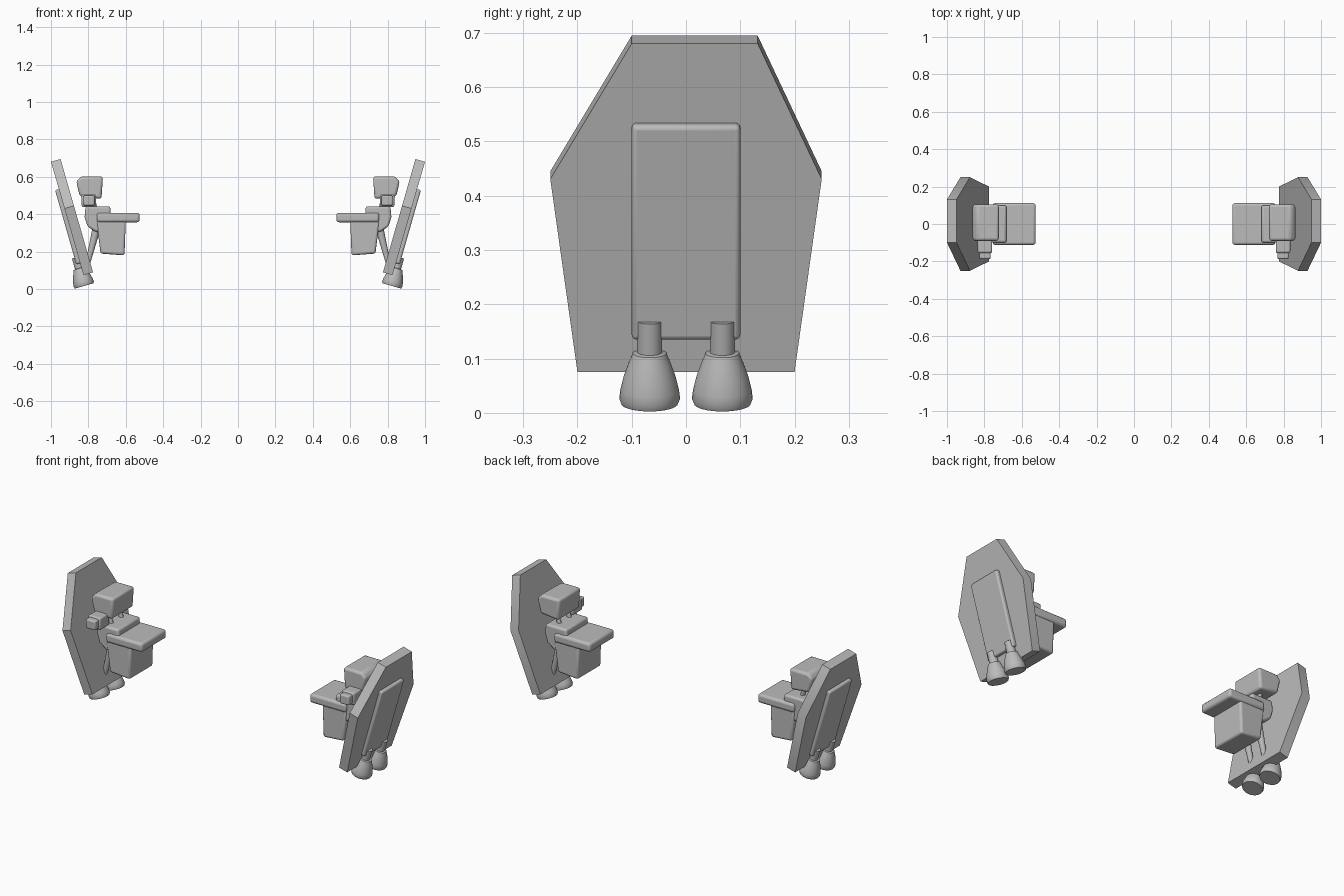
import bpy, bmesh, math
from mathutils import Matrix, Vector

if "Cube" in bpy.data.objects:
    bpy.data.objects.remove(bpy.data.objects["Cube"])

GREY = (0.5, 0.5, 0.5, 1)
grey = bpy.data.materials.new("plain grey")
grey.use_nodes = True
grey.diffuse_color = GREY
grey.node_tree.nodes["Principled BSDF"].inputs["Base Color"].default_value = GREY

# Leaning frame of the panel: local x is outward, local z runs up the panel
LEAN = Matrix.Translation((0.826, 0, 0.075)) @ Matrix.Rotation(math.radians(16), 4, "Y")


def finish(name, bm, bevel=0, matrix=Matrix()):
    """Turn a bmesh into an object with rounded edges, mirrored to both sides."""
    bm.transform(matrix)
    bmesh.ops.recalc_face_normals(bm, faces=bm.faces)
    mesh = bpy.data.meshes.new(name)
    bm.to_mesh(mesh)
    bm.free()
    mesh.materials.append(grey)
    obj = bpy.data.objects.new(name, mesh)
    bpy.context.collection.objects.link(obj)
    bpy.context.view_layer.objects.active = obj
    obj.select_set(True)
    bpy.ops.object.shade_smooth_by_angle(angle=math.radians(35))
    obj.select_set(False)
    if bevel:
        mod = obj.modifiers.new("rounding", "BEVEL")
        mod.width, mod.segments = bevel, 3
        mod.limit_method = "ANGLE"
    obj.modifiers.new("both_sides", "MIRROR").use_mirror_merge = False
    return obj


def prism(name, points, lo, hi, axis, bevel=0, matrix=Matrix()):
    """Extrude an outline along x (points are y, z) or y (points are x, z)."""
    bm = bmesh.new()
    place = (lambda a, b: (lo, a, b)) if axis == "x" else (lambda a, b: (a, lo, b))
    face = bm.faces.new([bm.verts.new(place(a, b)) for a, b in points])
    out = bmesh.ops.extrude_face_region(bm, geom=[face])
    step = Vector((hi - lo, 0, 0)) if axis == "x" else Vector((0, hi - lo, 0))
    bmesh.ops.translate(bm, vec=step, verts=[g for g in out["geom"] if isinstance(g, bmesh.types.BMVert)])
    return finish(name, bm, bevel, matrix)


def box(name, x, y, z, bevel=0.01, matrix=Matrix()):
    outline = [(x[0], z[0]), (x[1], z[0]), (x[1], z[1]), (x[0], z[1])]
    return prism(name, outline, y[0], y[1], "y", bevel, matrix)


def rod(name, start, end, r1, r2):
    start, end = Vector(start), Vector(end)
    d = end - start
    bm = bmesh.new()
    bmesh.ops.create_cone(bm, cap_ends=True, segments=16, radius1=r1, radius2=r2, depth=d.length)
    turn = Vector((0, 0, 1)).rotation_difference(d).to_matrix().to_4x4()
    return finish(name, bm, 0, Matrix.Translation((start + end) / 2) @ turn)


def lathe(name, profile, matrix):
    bm = bmesh.new()
    rings = [bm.verts.new((r, 0, z)) for r, z in profile]
    edges = [bm.edges.new(pair) for pair in zip(rings, rings[1:])]
    bmesh.ops.spin(bm, geom=rings + edges, cent=(0, 0, 0), axis=(0, 0, 1),
                   angle=math.tau, steps=32, use_duplicate=False)
    bmesh.ops.remove_doubles(bm, verts=bm.verts, dist=0.0001)
    return finish(name, bm, 0, matrix)


# Large leaning panel and the raised plate on its outer face
prism("panel", [(-0.2, 0), (0.2, 0), (0.25, 0.37), (0.132, 0.63), (-0.1, 0.63), (-0.25, 0.37)],
      -0.053, 0, "x", 0, LEAN)
box("outer_plate", (-0.01, 0.021), (-0.1, 0.1), (0.066, 0.478), 0.009, LEAN)

# Pair of nozzles below the plate
BELL = [(0, -0.057), (0.052, -0.057), (0.056, -0.047), (0.054, -0.03), (0.048, -0.005),
        (0.039, 0.02), (0.031, 0.04), (0.023, 0.042), (0.023, 0.102), (0, 0.102)]
for side, y in (("front", -0.067), ("rear", 0.067)):
    lathe(side + "_nozzle", BELL, LEAN @ Matrix.Translation((0.012, y, 0)))

# Block body with a tapered lower half, shelf and rounded shoulder block
prism("lower_body", [(0.607, 0.18), (0.735, 0.19), (0.757, 0.37), (0.6, 0.37)],
      -0.105, 0.105, "y", 0.012)
box("shelf", (0.526, 0.755), (-0.112, 0.112), (0.357, 0.408), 0.014)
prism("shoulder_block", [(0.7, 0.31), (0.76, 0.305), (0.805, 0.335), (0.82, 0.385),
                         (0.815, 0.442), (0.682, 0.442), (0.68, 0.33)],
      -0.1, 0.1, "y", 0.012)

# Head block, its side box and the thin neck posts
prism("head", [(0.73, 0.482), (0.845, 0.494), (0.865, 0.575), (0.84, 0.602), (0.722, 0.602)],
      -0.09, 0.105, "y", 0.014)
box("side_box", (0.758, 0.836), (-0.155, -0.07), (0.438, 0.508), 0.01)
box("side_box_cap", (0.767, 0.827), (-0.187, -0.14), (0.447, 0.5), 0.008)
for i, y in enumerate((-0.045, 0.045)):
    rod(f"neck_post_{i + 1}", (0.76, y, 0.42), (0.785, y, 0.51), 0.013, 0.01)

# Slanted struts joining the body to the panel
for i, y in enumerate((-0.05, 0.05)):
    rod(f"strut_{i + 1}", (0.755, y, 0.33), (0.805, y, 0.13), 0.022, 0.012)
